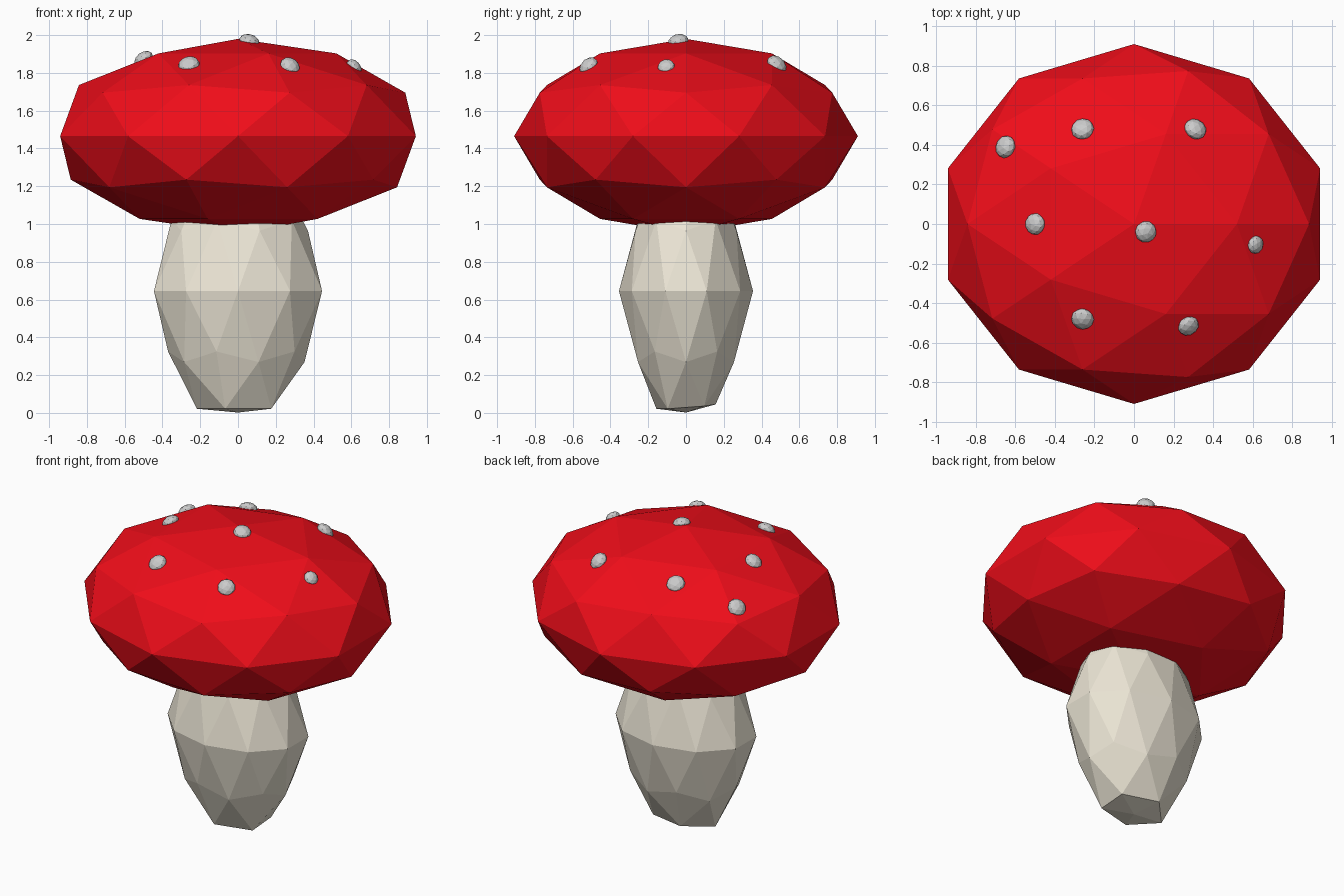
import bpy, bmesh
from math import hypot
from mathutils import Matrix, Vector
from mathutils.bvhtree import BVHTree

if "Cube" in bpy.data.objects:
    bpy.data.objects.remove(bpy.data.objects["Cube"])


def material(name, rgb):
    m = bpy.data.materials.new(name)
    m.diffuse_color = (*rgb, 1)
    m.use_nodes = True
    m.node_tree.nodes["Principled BSDF"].inputs["Base Color"].default_value = m.diffuse_color
    return m


def ico():
    bm = bmesh.new()
    bmesh.ops.create_icosphere(bm, subdivisions=2, radius=1)
    return bm


def finish(bm, name, mat=None):
    me = bpy.data.meshes.new(name)
    bm.to_mesh(me)
    bm.free()
    ob = bpy.data.objects.new(name, me)
    bpy.context.collection.objects.link(ob)
    if mat:
        me.materials.append(mat)
    return ob


# Cap: squashed faceted ball
cap = ico()
for v in cap.verts:
    v.co = (v.co.x * 0.99, v.co.y * 0.91, 1.465 + v.co.z * 0.515)
cap_surface = BVHTree.FromBMesh(cap)
finish(cap, "cap", material("red", (0.87, 0.004, 0.01)))

# Stem: tall faceted ball with a bulging middle and a flattened foot
stem = ico()
for v in stem.verts:
    x, y, z = v.co
    k = 1.13 if abs(z) < 0.05 else 1.0
    v.co = (x * 0.414 * k, y * 0.314 * k, 0.645 + z * 0.715)
    if z < -0.95:
        v.co.z = 0.002
    elif z < -0.8:
        v.co.z = 0.022 + max(0, y) * 0.046
finish(stem, "stem", material("cream", (0.84, 0.79, 0.67)))

# Spots: flattened pebbles lying on the cap surface
spots = [(-0.65, 0.39, 1.06), (-0.26, 0.48, 1.06), (0.31, 0.48, 1.06),
         (-0.50, 0.0, 1.0), (0.06, -0.04, 1.0), (0.615, -0.105, 0.84),
         (-0.26, -0.48, 1.06), (0.275, -0.515, 1.0)]
for i, (x, y, s) in enumerate(spots, 1):
    hit, normal, _, _ = cap_surface.ray_cast(Vector((x, y, 3)), Vector((0, 0, -1)))
    turn = normal.to_track_quat('Z', 'Y').to_matrix().to_4x4()
    spot = ico()
    spot.transform(Matrix.Translation(hit) @ turn
                   @ Matrix.Diagonal((0.055 * s, 0.056 * s, 0.038 * s, 1)))
    finish(spot, f"spot_{i}")
